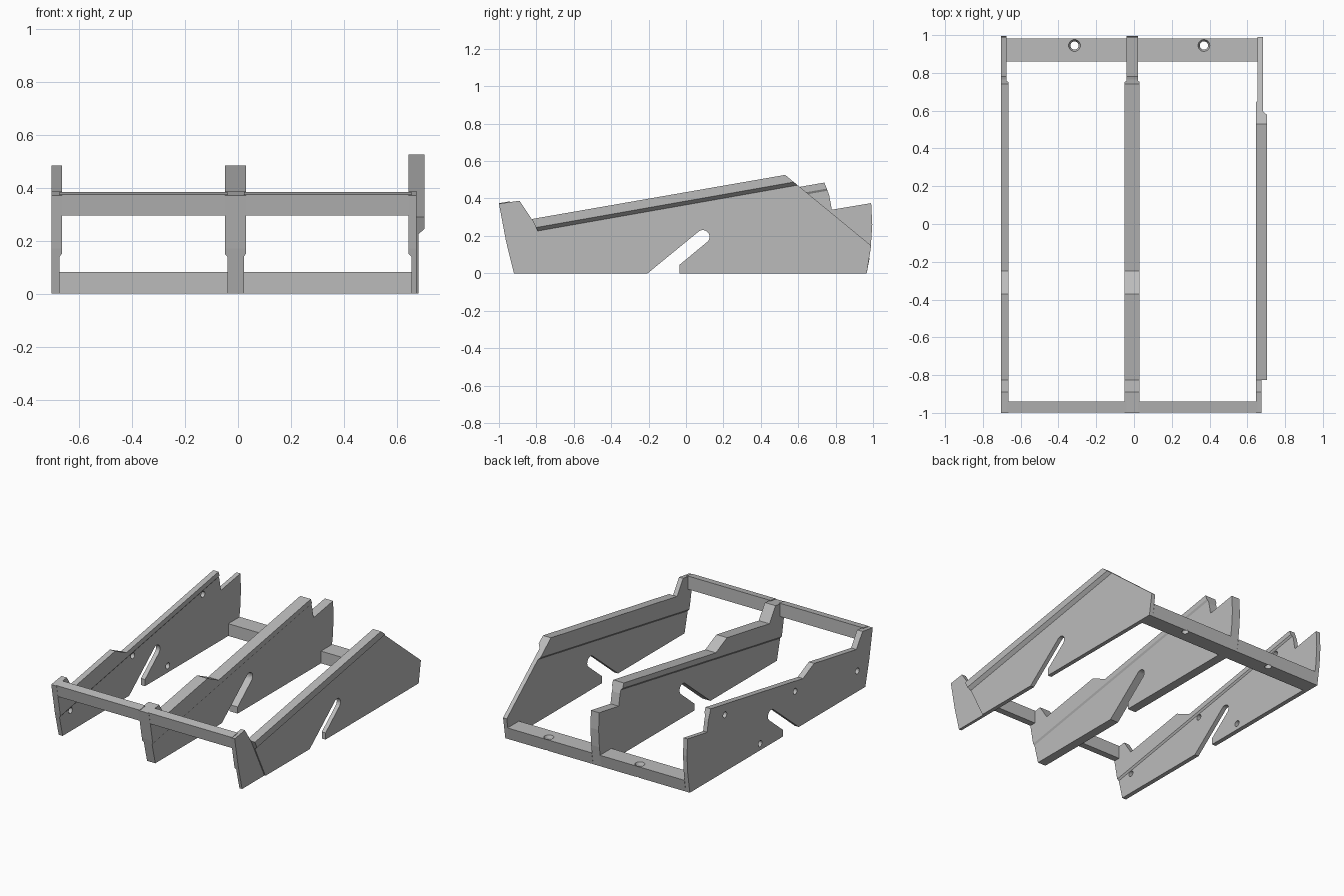
import bpy, bmesh, math
from mathutils import Vector

cube = bpy.data.objects.get("Cube")
if cube:
    bpy.data.objects.remove(cube, do_unlink=True)

GREY = (0.5, 0.5, 0.5, 1)
mat = bpy.data.materials.new("plain_grey")
mat.use_nodes = True
mat.diffuse_color = GREY
mat.node_tree.nodes["Principled BSDF"].inputs["Base Color"].default_value = GREY

SLOPE = 0.1763  # pitch shared by the top edges and the rib undersides


def prism(name, profile, x0, x1, under=None):
    """Extrude a (y, z) profile from x0 to x1; 'under' = (z at y=0, drop) trims a sloped, chamfered underside."""
    bm = bmesh.new()
    base = bm.faces.new([bm.verts.new((x0, y, z)) for y, z in profile])
    ext = bmesh.ops.extrude_face_region(bm, geom=[base], use_keep_orig=True)
    for v in ext["geom"]:
        if isinstance(v, bmesh.types.BMVert):
            v.co.x = x1
    bmesh.ops.recalc_face_normals(bm, faces=bm.faces)
    if under:
        level, drop = under
        normal = Vector((0, 1, SLOPE)).cross(Vector((x1 - x0, 0, drop)))
        if normal.z < 0:
            normal = -normal
        bmesh.ops.bisect_plane(bm, geom=bm.verts[:] + bm.edges[:] + bm.faces[:],
                               plane_co=(x0, 0, level - drop), plane_no=normal, clear_inner=True)
        bmesh.ops.holes_fill(bm, edges=[e for e in bm.edges if e.is_boundary])
        bmesh.ops.recalc_face_normals(bm, faces=bm.faces)
    mesh = bpy.data.meshes.new(name)
    bm.to_mesh(mesh)
    bm.free()
    mesh.materials.append(mat)
    obj = bpy.data.objects.new(name, mesh)
    bpy.context.collection.objects.link(obj)
    return obj


def drill(obj, location, axis, r1, r2, depth):
    """Cut a round or tapered hole."""
    rot = (0, math.pi / 2, 0) if axis == "X" else (0, 0, 0)
    bpy.ops.mesh.primitive_cone_add(vertices=24, radius1=r1, radius2=r2, depth=depth,
                                    location=location, rotation=rot)
    cutter = bpy.context.object
    cutter.hide_render = True
    cutter.data.materials.append(mat)
    mod = obj.modifiers.new("hole", "BOOLEAN")
    mod.operation = "DIFFERENCE"
    mod.solver = "EXACT"
    mod.object = cutter
    bpy.context.view_layer.objects.active = obj
    bpy.ops.object.modifier_apply(modifier=mod.name)
    bpy.data.objects.remove(cutter, do_unlink=True)


# Slanted slot with a rounded end, open at the bottom edge
slot = [(-0.035, 0), (-0.035, 0.045)]
for i in range(13):
    a = math.radians(-51 + 180 * i / 12)
    slot.append((0.09 + 0.036 * math.cos(a), 0.195 + 0.036 * math.sin(a)))
slot.append((-0.205, 0))

# Shared front lug and the two rear outlines
front = [(-0.92, 0), (-0.962, 0.17), (-1.0, 0.372), (-0.89, 0.388), (-0.825, 0.29)]
stepped_rear = [(-0.37, 0.369), (-0.25, 0.312), (0.74, 0.485), (0.765, 0.42), (0.78, 0.34),
                (0.99, 0.375), (0.996, 0.26), (0.988, 0.14), (0.966, 0)]
pointed_rear = [(0.53, 0.526), (0.99, 0.148), (0.966, 0)]
stepped = front + stepped_rear + slot
pointed = front + pointed_rear + slot
outer_panel = [(-0.68, 0), (-0.825, 0.29)] + pointed_rear + slot
outer_band = [(-0.68, 0), (-0.825, 0.29)] + pointed_rear

INNER = (0.32, 0.012)   # rib underside level and chamfer drop
OUTER = (0.386, 0.02)

# Right-hand-edge stepped plate with bolt holes
side = prism("right_side_plate", stepped, -0.705, -0.675)
prism("right_side_rib", stepped, -0.675, -0.665, INNER)
for y, z in [(0.588, 0.386), (-0.166, 0.257), (-0.835, 0.14), (0.21, 0.045)]:
    drill(side, (-0.69, y, z), "X", 0.02, 0.02, 0.2)
    rib = bpy.data.objects["right_side_rib"]
    if z > INNER[0] + SLOPE * y - 0.04:
        drill(rib, (-0.69, y, z), "X", 0.02, 0.02, 0.2)

# Middle plate with a rib on each face
prism("middle_plate", stepped, -0.04, 0.022)
prism("middle_rib_a", stepped, -0.04, -0.05, INNER)
prism("middle_rib_b", stepped, 0.022, 0.03, INNER)

# Pointed plate with a raised outer panel and band
prism("left_side_plate", pointed, 0.655, 0.675)
prism("left_side_rib", pointed, 0.655, 0.645, INNER)
prism("left_outer_panel", outer_panel, 0.675, 0.683)
prism("left_outer_band", outer_band, 0.683, 0.705, OUTER)

# Cross rails, one pair per bay
front_rail = [(-0.985, 0.295), (-0.999, 0.375), (-0.94, 0.385), (-0.94, 0.295)]
rear_rail = [(0.86, 0), (0.86, 0.083), (0.982, 0.083), (0.966, 0)]
for bay, x0, x1, hole_x in [("right", -0.675, -0.04, -0.315), ("left", 0.022, 0.655, 0.37)]:
    prism(bay + "_front_rail", front_rail, x0, x1)
    rail = prism(bay + "_rear_rail", rear_rail, x0, x1)
    drill(rail, (hole_x, 0.945, 0.04), "Z", 0.022, 0.022, 0.3)
    drill(rail, (hole_x, 0.945, 0.078), "Z", 0.022, 0.036, 0.03)
